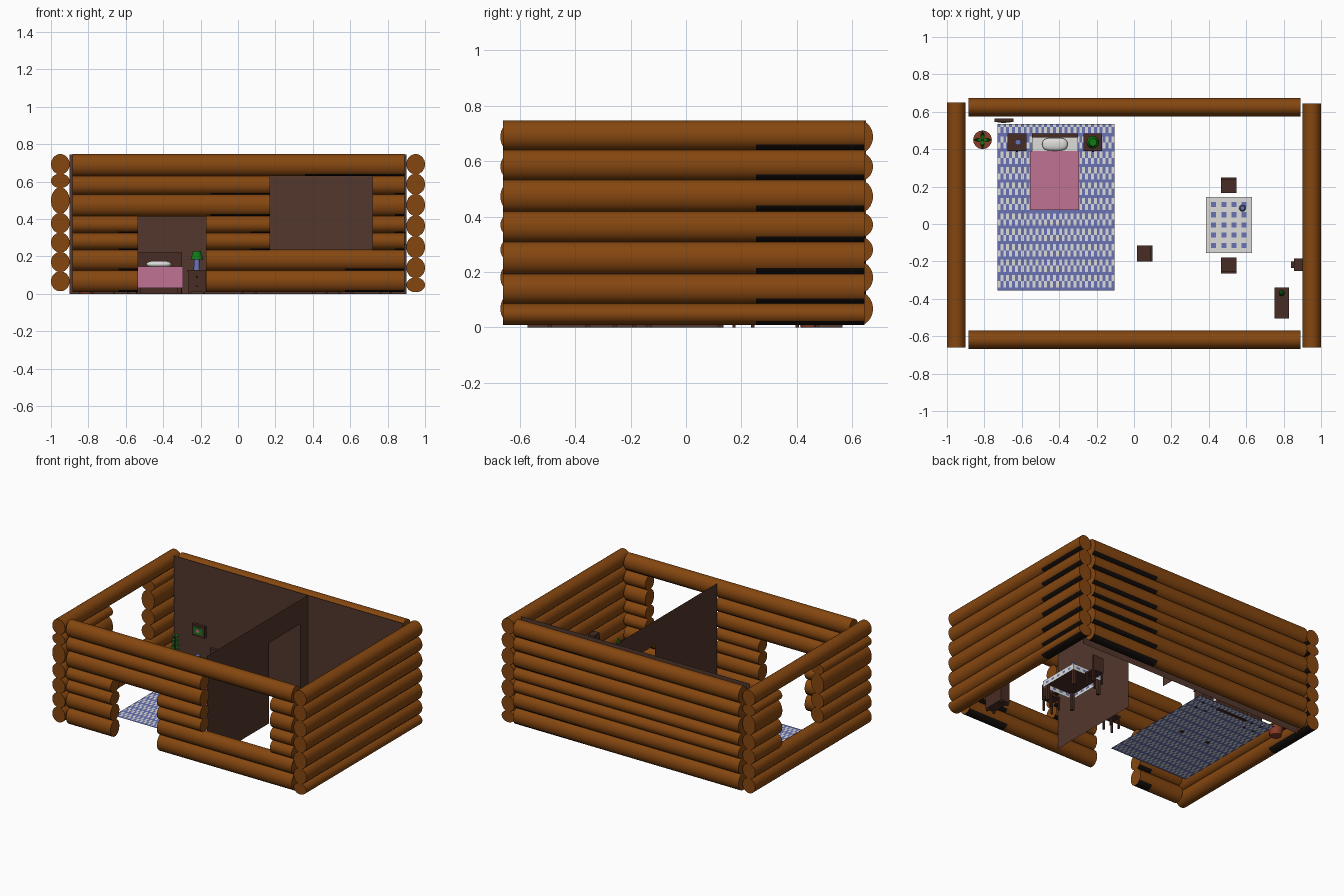
import bpy, bmesh, math
from mathutils import Vector, Matrix

if "Cube" in bpy.data.objects:
    bpy.data.objects.remove(bpy.data.objects["Cube"])


def mat(name, r, g, b):
    m = bpy.data.materials.new(name)
    m.diffuse_color = (r, g, b, 1)
    m.use_nodes = True
    m.node_tree.nodes["Principled BSDF"].inputs["Base Color"].default_value = m.diffuse_color
    return m


LOG = mat("log brown", 0.235, 0.062, 0.005)
DARK = mat("bark black", 0.008, 0.005, 0.004)
WALL = mat("wall brown", 0.085, 0.038, 0.025)
WOOD = mat("furniture brown", 0.065, 0.025, 0.018)
WHITE = mat("white", 0.72, 0.72, 0.70)
BLUE = mat("blue", 0.14, 0.17, 0.46)
PINK = mat("pink", 0.53, 0.17, 0.30)
GREEN = mat("green", 0.006, 0.19, 0.008)
CLAY = mat("clay red", 0.25, 0.045, 0.02)


def finish(bm, name, *mats, smooth=False):
    me = bpy.data.meshes.new(name)
    bm.to_mesh(me)
    bm.free()
    for m in mats:
        me.materials.append(m)
    ob = bpy.data.objects.new(name, me)
    bpy.context.collection.objects.link(ob)
    if smooth:
        bpy.ops.object.select_all(action='DESELECT')
        bpy.context.view_layer.objects.active = ob
        ob.select_set(True)
        bpy.ops.object.shade_smooth_by_angle(angle=math.radians(40))
    return ob


def box(name, x0, x1, y0, y1, z0, z1, m):
    bm = bmesh.new()
    bmesh.ops.create_cube(bm, size=1)
    for v in bm.verts:
        v.co = ((x0 + x1) / 2 + v.co.x * (x1 - x0), (y0 + y1) / 2 + v.co.y * (y1 - y0),
                (z0 + z1) / 2 + v.co.z * (z1 - z0))
    return finish(bm, name, m)


def cone(name, x, y, z0, z1, r0, r1, m, n=16):
    bm = bmesh.new()
    bmesh.ops.create_cone(bm, cap_ends=True, segments=n, radius1=r0, radius2=r1, depth=z1 - z0,
                          matrix=Matrix.Translation((x, y, (z0 + z1) / 2)))
    return finish(bm, name, m, smooth=True)


def polygon(name, pts, m):
    bm = bmesh.new()
    bm.faces.new([bm.verts.new(p) for p in pts])
    return finish(bm, name, m)


def log(name, axis, a, b, off, z0, z1):
    """Elliptical log along x or y, with a dark crack low down near its far end."""
    bm = bmesh.new()
    n, rings = 24, []
    for t in (a, a + (b - a) * 0.7, b):
        ring = []
        for i in range(n):
            w = math.tau * (i + 0.5) / n
            s, z = off + 0.05 * math.cos(w), (z0 + z1) / 2 + ((z1 - z0) / 2 + 0.002) * math.sin(w)
            ring.append(bm.verts.new((t, s, z) if axis == "x" else (s, t, z)))
        rings.append(ring)
    for k in range(2):
        for i in range(n):
            j = (i + 1) % n
            f = bm.faces.new((rings[k][i], rings[k][j], rings[k + 1][j], rings[k + 1][i]))
            f.material_index = int(k == 1 and 15 <= i <= 20)
    bm.faces.new(rings[0])
    bm.faces.new(rings[2])
    bmesh.ops.recalc_face_normals(bm, faces=bm.faces)
    finish(bm, name, LOG, DARK, smooth=True)


def log_wall(name, axis, a, b, off, levels, openings=()):
    """Stack of logs; openings are (start, end, first row, last row)."""
    for k in range(len(levels) - 1):
        start = a
        for o0, o1, r0, r1 in openings:
            if r0 <= k <= r1:
                log(name, axis, start, o0, off, levels[k], levels[k + 1])
                start = o1
        log(name, axis, start, b, off, levels[k], levels[k + 1])


# Log walls with door and two windows
FRONT = (0.01, 0.125, 0.235, 0.325, 0.415, 0.53, 0.63, 0.745)
LEFT = (0.015, 0.118, 0.222, 0.325, 0.43, 0.567, 0.64, 0.745)
RIGHT = (0.01, 0.085, 0.192, 0.308, 0.418, 0.532, 0.64, 0.745)
log_wall("front_log", "x", -0.885, 0.89, -0.62, FRONT,
         ((-0.535, -0.17, 0, 3), (0.17, 0.72, 2, 5)))
log_wall("back_log", "x", -0.885, 0.89, 0.625, FRONT)
log_wall("left_log", "y", -0.66, 0.65, -0.95, LEFT, ((-0.12, 0.345, 2, 5),))
log_wall("right_log", "y", -0.66, 0.645, 0.95, RIGHT)

# Inner back wall and partition with doorway
polygon("back_lining", [(-0.9, 0.565, 0), (0.9, 0.565, 0), (0.9, 0.565, 0.745), (-0.9, 0.565, 0.745)], WALL)
polygon("partition", [(0.155, y, z) for y, z in (
    (-0.572, 0), (0.13, 0), (0.13, 0.573), (0.476, 0.573),
    (0.476, 0), (0.565, 0), (0.565, 0.745), (-0.572, 0.745))], WALL)

# Woven rug
bm = bmesh.new()
NX, NY = 40, 54
grid = [[bm.verts.new((-0.73 + 0.625 * i / NX, -0.355 + 0.89 * j / NY, 0.004))
         for i in range(NX + 1)] for j in range(NY + 1)]
for j in range(NY):
    for i in range(NX):
        f = bm.faces.new((grid[j][i], grid[j][i + 1], grid[j + 1][i + 1], grid[j + 1][i]))
        f.material_index = int(j % 5 != 0 and (i + (j % 5 > 2)) % 2 == 0)
finish(bm, "rug", BLUE, WHITE)

# Bed
box("bed_frame", -0.545, -0.30, 0.085, 0.465, 0.03, 0.07, WOOD)
box("mattress", -0.545, -0.30, 0.085, 0.462, 0.07, 0.138, WHITE)
box("blanket", -0.555, -0.295, 0.075, 0.39, 0.03, 0.145, PINK)
box("headboard", -0.545, -0.30, 0.462, 0.485, 0.0, 0.22, WOOD)
for x in (-0.53, -0.315):
    box("bed_leg", x - 0.012, x + 0.012, 0.09, 0.114, 0, 0.03, WOOD)
bm = bmesh.new()
bmesh.ops.create_uvsphere(bm, u_segments=20, v_segments=12, radius=1)
for v in bm.verts:
    c = v.co
    v.co = (-0.423 + 0.068 * math.copysign(abs(c.x) ** 0.6, c.x),
            0.426 + 0.035 * math.copysign(abs(c.y) ** 0.8, c.y), 0.158 + 0.018 * c.z)
finish(bm, "pillow", WHITE, smooth=True)

# Nightstands with drawers, lamp and cup
for x in (-0.625, -0.22):
    box("nightstand", x - 0.045, x + 0.045, 0.395, 0.48, 0.01, 0.118, WOOD)
    box("nightstand_top", x - 0.05, x + 0.05, 0.39, 0.485, 0.118, 0.126, WOOD)
    for z in (0.04, 0.09):
        box("drawer", x - 0.036, x + 0.036, 0.391, 0.395, z - 0.019, z + 0.019, WOOD)
        box("drawer_knob", x - 0.005, x + 0.005, 0.386, 0.391, z - 0.005, z + 0.005, DARK)
    for sx in (-0.038, 0.038):
        for y in (0.402, 0.473):
            box("nightstand_foot", x + sx - 0.006, x + sx + 0.006, y - 0.006, y + 0.006, 0, 0.01, WOOD)
cone("lamp_base", -0.22, 0.437, 0.126, 0.185, 0.018, 0.014, BLUE)
cone("lamp_shade", -0.22, 0.437, 0.182, 0.228, 0.034, 0.02, GREEN)
cone("cup", -0.62, 0.437, 0.126, 0.16, 0.014, 0.016, BLUE)

# Flower picture on the back wall
box("picture_frame", -0.745, -0.645, 0.546, 0.565, 0.23, 0.31, WOOD)
box("picture_leaves", -0.73, -0.66, 0.542, 0.546, 0.245, 0.295, GREEN)
box("picture_flower", -0.71, -0.685, 0.539, 0.542, 0.26, 0.283, PINK)

# Potted plant with tiers of crossed leaves
cone("plant_pot", -0.81, 0.45, 0, 0.06, 0.036, 0.05, CLAY)
cone("plant_stem", -0.81, 0.45, 0.06, 0.24, 0.007, 0.004, GREEN, 8)
bm = bmesh.new()
for tier in range(6):
    z, r = 0.08 + tier * 0.03, 0.052 - tier * 0.004
    for q in range(4):
        d = Vector((math.cos(q * math.pi / 2), math.sin(q * math.pi / 2), 0))
        s = Vector((-d.y, d.x, 0)) * 0.011
        base = Vector((-0.81, 0.45, z))
        mid = base + d * r * 0.5 + Vector((0, 0, 0.018))
        a, b, c, e = [bm.verts.new(p) for p in
                      (base, mid + s, base + d * r + Vector((0, 0, 0.01)), mid - s)]
        bm.faces.new((a, e, c, b))
finish(bm, "plant_leaves", GREEN)

# Table with checked cloth
X0, X1, Y0, Y1, ZT, ZB = 0.385, 0.63, -0.155, 0.145, 0.14, 0.095
bm = bmesh.new()


def cloth(p, u, v, nu, nv):
    p, u, v = Vector(p), Vector(u), Vector(v)
    g = [[bm.verts.new(p + u * i / nu + v * j / nv) for i in range(nu + 1)] for j in range(nv + 1)]
    for j in range(nv):
        for i in range(nu):
            f = bm.faces.new((g[j][i], g[j][i + 1], g[j + 1][i + 1], g[j + 1][i]))
            f.material_index = int(i % 2 == 1 and j % 2 == 1)


W, D, H = X1 - X0, Y1 - Y0, ZT - ZB
cloth((X0, Y0, ZT), (W, 0, 0), (0, D, 0), 9, 11)
cloth((X0, Y0, ZB), (W, 0, 0), (0, 0, H), 9, 3)
cloth((X1, Y1, ZB), (-W, 0, 0), (0, 0, H), 9, 3)
cloth((X1, Y0, ZB), (0, D, 0), (0, 0, H), 11, 3)
cloth((X0, Y1, ZB), (0, -D, 0), (0, 0, H), 11, 3)
finish(bm, "tablecloth", WHITE, BLUE)
box("table_top", X0 + 0.005, X1 - 0.005, Y0 + 0.005, Y1 - 0.005, 0.125, 0.137, WOOD)
for x in (X0 + 0.02, X1 - 0.02):
    for y in (Y0 + 0.02, Y1 - 0.02):
        box("table_leg", x - 0.01, x + 0.01, y - 0.01, y + 0.01, 0, 0.125, WOOD)
cone("jug", 0.58, 0.085, 0.14, 0.185, 0.018, 0.012, BLUE)

# Chairs: centre and direction of the back
for cx, cy, dx, dy in ((0.507, 0.207, 0, 1), (0.507, -0.222, 0, -1), (0.058, -0.158, 1, 0)):
    h = 0.042
    box("chair_seat", cx - h, cx + h, cy - h, cy + h, 0.08, 0.092, WOOD)
    for sx in (-0.034, 0.034):
        for sy in (-0.034, 0.034):
            box("chair_leg", cx + sx - 0.006, cx + sx + 0.006, cy + sy - 0.006, cy + sy + 0.006, 0, 0.08, WOOD)
    bx, by = cx + dx * 0.036, cy + dy * 0.036
    tx, ty = (0.006, h) if dx else (h, 0.006)
    box("chair_back", bx - tx, bx + tx, by - ty, by + ty, 0.092, 0.19, WOOD)

# Dresser with small plant, and wall clock
box("dresser", 0.755, 0.825, -0.5, -0.345, 0.015, 0.19, WOOD)
box("dresser_top", 0.75, 0.83, -0.505, -0.34, 0.19, 0.2, WOOD)
for y in (-0.49, -0.355):
    for x in (0.763, 0.817):
        box("dresser_foot", x - 0.007, x + 0.007, y - 0.007, y + 0.007, 0, 0.015, WOOD)
cone("dresser_pot", 0.79, -0.37, 0.2, 0.225, 0.012, 0.016, CLAY, 12)
cone("dresser_plant", 0.79, -0.37, 0.225, 0.26, 0.016, 0.004, GREEN, 8)
box("wall_clock", 0.855, 0.9, -0.25, -0.185, 0.26, 0.33, WOOD)
box("wall_clock_front", 0.84, 0.855, -0.235, -0.2, 0.275, 0.315, WOOD)
